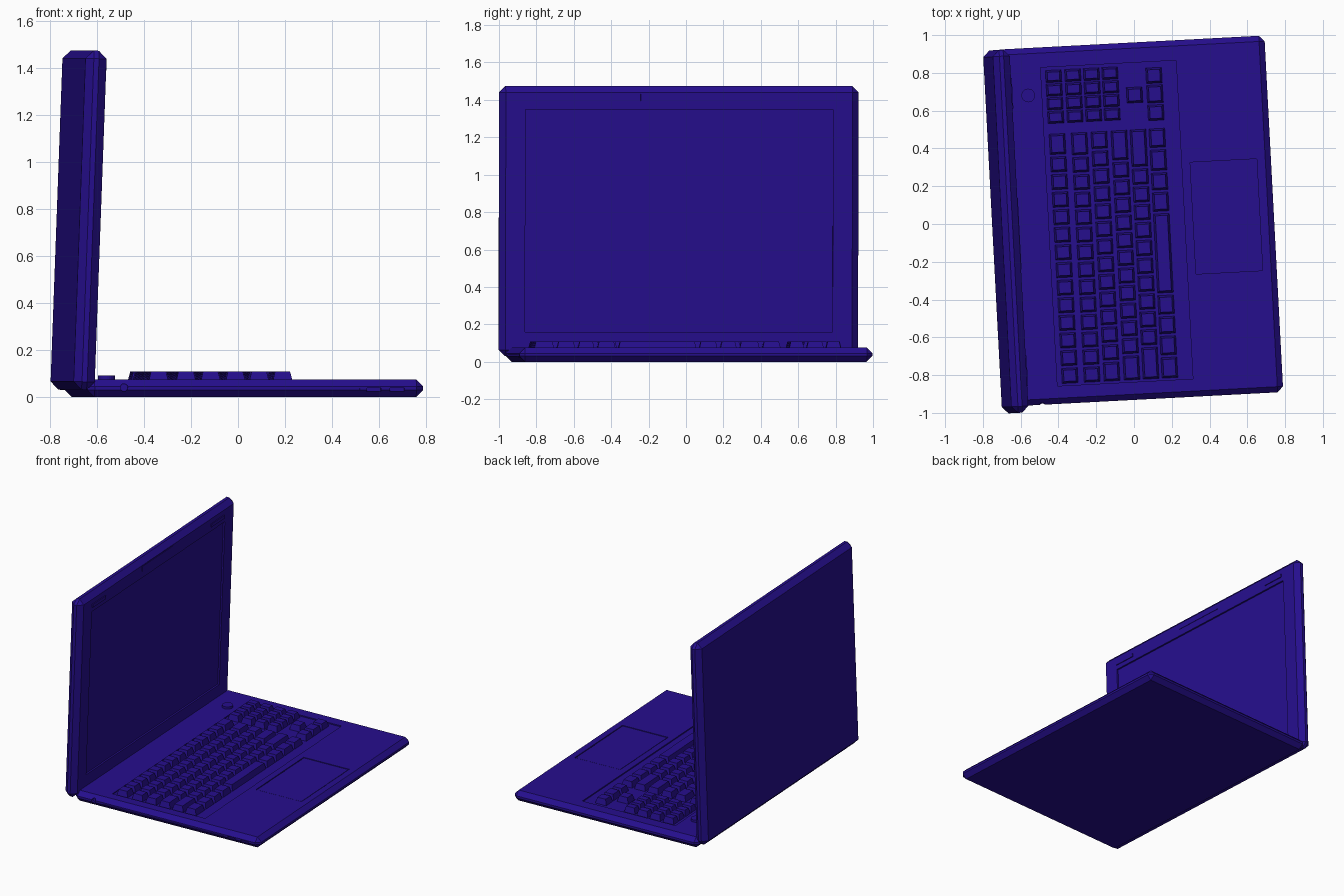
import bpy, bmesh, math
from mathutils import Matrix, Vector

if "Cube" in bpy.data.objects:
    bpy.data.objects.remove(bpy.data.objects["Cube"])

# Single indigo plastic
indigo = bpy.data.materials.new("indigo plastic")
indigo.use_nodes = True
colour = (0.019, 0.0044, 0.27, 1)
indigo.diffuse_color = colour
indigo.node_tree.nodes["Principled BSDF"].inputs["Base Color"].default_value = colour

TURN = Matrix.Rotation(math.radians(3.03), 4, "Z")
LID = Matrix.Translation((-0.68, 0, 0.7525)) @ Matrix.Rotation(math.radians(2.1), 4, "Y")


def finish(bm, name, frame):
    bm.transform(TURN @ frame)
    bmesh.ops.recalc_face_normals(bm, faces=bm.faces[:])
    mesh = bpy.data.meshes.new(name)
    bm.to_mesh(mesh)
    bm.free()
    mesh.materials.append(indigo)
    obj = bpy.data.objects.new(name, mesh)
    bpy.context.scene.collection.objects.link(obj)
    return obj


def add_box(bm, lo, hi, taper=0):
    """Box between two corners, its top drawn in by taper."""
    lo, hi = Vector(lo), Vector(hi)
    size, mid = hi - lo, (lo + hi) / 2
    verts = bmesh.ops.create_cube(bm, size=1)["verts"]
    for v in verts:
        shrink = taper if v.co.z > 0 else 0
        for i in range(3):
            inset = shrink if i < 2 else 0
            v.co[i] = mid[i] + v.co[i] * (size[i] - 2 * inset)


def box(name, lo, hi, frame=Matrix(), chamfer=0):
    bm = bmesh.new()
    add_box(bm, lo, hi)
    if chamfer:
        bmesh.ops.bevel(bm, geom=bm.edges[:], offset=chamfer, segments=1,
                        affect="EDGES", clamp_overlap=True)
    return finish(bm, name, frame)


def disc(name, centre, radius, depth, frame=Matrix()):
    bm = bmesh.new()
    bmesh.ops.create_cone(bm, cap_ends=True, segments=24, radius1=radius,
                          radius2=radius, depth=depth,
                          matrix=Matrix.Translation(centre) @ frame)
    return finish(bm, name, Matrix())


def carve(obj, cutters):
    """Subtract the cutters, bake the result and drop the cutters."""
    for c in cutters:
        c.hide_render = True
        mod = obj.modifiers.new("cut", "BOOLEAN")
        mod.operation, mod.solver, mod.object = "DIFFERENCE", "EXACT", c
    bpy.context.view_layer.update()
    graph = bpy.context.evaluated_depsgraph_get()
    baked = bpy.data.meshes.new_from_object(obj.evaluated_get(graph))
    obj.modifiers.clear()
    obj.data = baked
    for c in cutters:
        bpy.data.objects.remove(c)


# Base with keyboard tray, touchpad recess and side ports
DECK, TRAY = 0.075, 0.067
base = box("base", (-0.69, -0.93, 0), (0.742, 0.96, DECK), chamfer=0.03)
SIDE = Matrix.Rotation(math.pi / 2, 4, "X")
carve(base, [
    box("tray_cutter", (-0.45, -0.835, TRAY), (0.268, 0.853, 0.2)),
    box("pad_cutter", (0.314, -0.282, TRAY), (0.667, 0.31, 0.2)),
    box("drive_cutter", (-0.46, -1, 0.032), (0.47, -0.924, 0.037)),
    box("port_a_cutter", (0.5, -1, 0.024), (0.56, -0.915, 0.038)),
    box("port_b_cutter", (0.6, -1, 0.024), (0.66, -0.915, 0.038)),
    disc("jack_cutter", (-0.535, -0.94, 0.04), 0.016, 0.06, SIDE),
])
box("touchpad", (0.319, -0.277, 0.06), (0.662, 0.305, 0.073))
disc("power_button", (-0.523, 0.709, 0.08), 0.036, 0.022)

# Lid with recessed screen
HALF_T, HALF_H = 0.045, 0.7225
lid = box("lid", (-HALF_T, -0.966, -HALF_H), (HALF_T, 0.958, HALF_H), LID, 0.034)
carve(lid, [box("screen_cutter", (HALF_T - 0.012, -0.827, -0.592),
                (0.2, 0.82, 0.597), LID)])

# Rubber pads and latch on the upper bezel
for side, y in (("right", -0.826), ("left", 0.645)):
    box(side + "_lid_pad", (0.03, y, 0.628), (HALF_T + 0.006, y + 0.16, 0.652), LID)
box("lid_latch", (0.03, -0.21, 0.645), (HALF_T + 0.003, 0.17, 0.682), LID)

# Main keys: each row lists key lengths in units, from left to right
ROWS = [
    (-0.382, [1.3] + [1] * 13),
    (-0.265, [1.4] + [1] * 13),
    (-0.160, [1.1] + [1] * 12 + [1.2]),
    (-0.054, [1.8] + [1] * 11 + [1.5]),
    (0.047, [2.2] + [1] * 10 + [1.9]),
    (0.147, [1.2, 1.3, 1.1, 1.2, 4.6, 1.2, 1.1, 1.2, 1.3]),
]
START, END, GAP, HALF_KEY, KEY_TOP = 0.505, -0.83, 0.012, 0.043, 0.108
keys = bmesh.new()


def key(x, y0, y1):
    add_box(keys, (x - HALF_KEY, y0, TRAY - 0.004), (x + HALF_KEY, y1, KEY_TOP), 0.011)


for x, lengths in ROWS:
    unit, y = (START - END) / sum(lengths), START
    for n in lengths:
        key(x, y - n * unit + GAP / 2, y - GAP / 2)
        y -= n * unit

# Number block
for x in (-0.384, -0.282, -0.183, -0.085):
    for i in range(4):
        mid = 0.804 - i * 0.0725
        key(x, mid - 0.033, mid + 0.033)

# Arrow and side keys
for x, mid, half in ((0.039, 0.682, 0.042), (0.147, 0.78, 0.042),
                     (0.147, 0.682, 0.048), (0.147, 0.583, 0.042)):
    key(x, mid - half, mid + half)
finish(keys, "keyboard_keys", Matrix())
